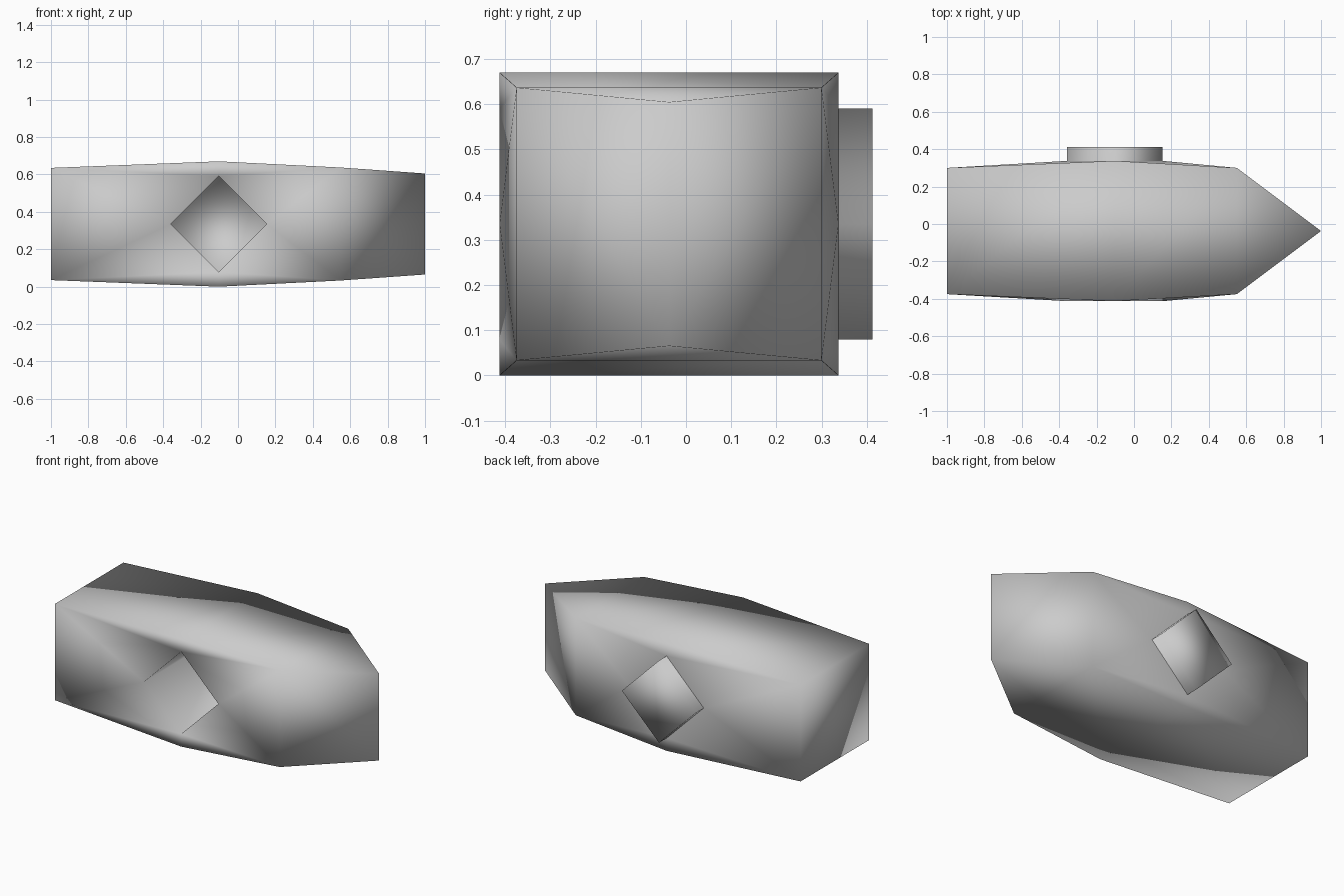
import bpy, bmesh

if "Cube" in bpy.data.objects:
    bpy.data.objects.remove(bpy.data.objects["Cube"])

CY, CZ = -0.0375, 0.335      # centre line of the hull
HX, HR = -0.1025, 0.256      # diamond opening: centre and half diagonal
FRONT, BACK, CAP = -0.4125, 0.3375, 0.4125

grey = bpy.data.materials.new("grey")
grey.diffuse_color = (0.6, 0.6, 0.6, 1)
grey.use_nodes = True
grey.node_tree.nodes["Principled BSDF"].inputs["Base Color"].default_value = grey.diffuse_color

bm = bmesh.new()


def diamond(y):
    """Left, top, right, bottom corners of the opening."""
    return [bm.verts.new((HX + dx * HR, y, CZ + dz * HR))
            for dx, dz in ((-1, 0), (0, 1), (1, 0), (0, -1))]


# Hull cross sections at the stern, middle and shoulder
stations = [(-1, 0.3375, 0.30), (HX, 0.375, 0.335), (0.55, 0.3375, 0.302)]
side = {}
for s in (-1, 1):
    side[s] = [[bm.verts.new((x, CY + s * hy, CZ + dz * hz)) for dz in (1, -1)]
               for x, hy, hz in stations]
nose = [bm.verts.new((1, CY, CZ + dz * 0.27)) for dz in (1, -1)]

# Side walls, each framing a diamond opening
rings = {}
for s, y in ((-1, FRONT), (1, BACK)):
    (lt, lb), (mt, mb), (rt, rb) = side[s]
    l, t, r, b = rings[s] = diamond(y)
    for f in ((lt, lb, l), (lt, l, t), (lt, t, mt), (mt, t, rt), (t, r, rt),
              (rt, r, rb), (r, b, rb), (b, mb, rb), (mb, b, lb), (b, l, lb)):
        bm.faces.new(f)
    # Bow plates running to the vertical stem
    bm.faces.new((rt, rb, nose[1], nose[0]))

# Deck and bottom
for k in (0, 1):
    for i in (0, 1):
        bm.faces.new((side[-1][i][k], side[-1][i + 1][k],
                      side[1][i + 1][k], side[1][i][k]))
    bm.faces.new((side[-1][2][k], nose[k], side[1][2][k]))

# Stern plate
bm.faces.new((side[-1][0][0], side[-1][0][1], side[1][0][1], side[1][0][0]))

# Diamond tunnel through the hull, closed by a cap behind it
end = diamond(CAP)
for i in range(4):
    j = (i + 1) % 4
    bm.faces.new((rings[-1][i], rings[-1][j], end[j], end[i]))
bm.faces.new(end)

bmesh.ops.recalc_face_normals(bm, faces=bm.faces)
for f in bm.faces:
    f.smooth = True
mesh = bpy.data.meshes.new("hull")
bm.to_mesh(mesh)
bm.free()
mesh.materials.append(grey)
bpy.context.collection.objects.link(bpy.data.objects.new("hull", mesh))
